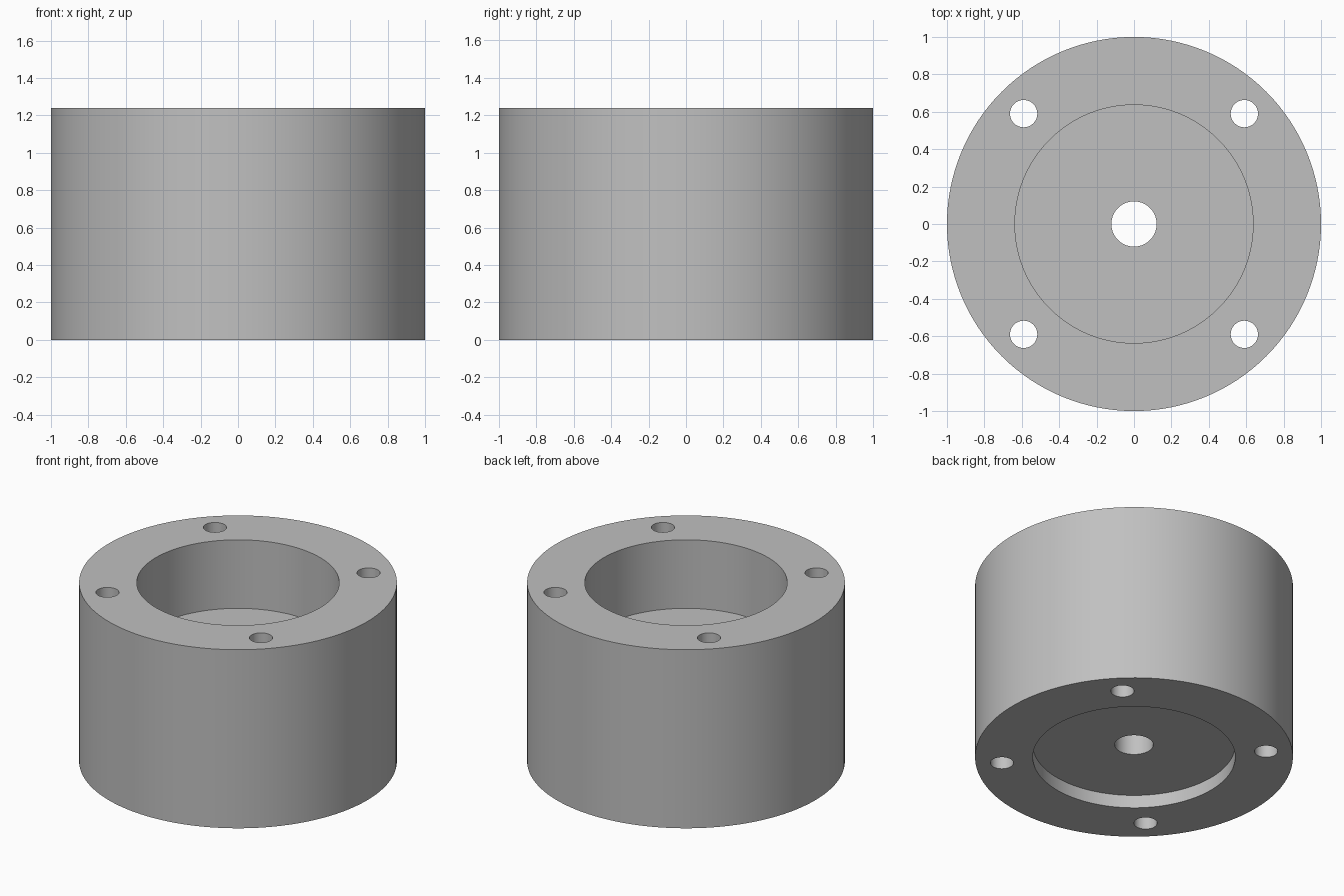
import bpy, bmesh
from math import radians, tau
from mathutils import Matrix, Vector

default = bpy.data.objects.get("Cube")
if default:
    bpy.data.objects.remove(default, do_unlink=True)

RADIUS, HEIGHT = 1.0, 1.24
BORE, SHAFT, BOLT = 0.637, 0.121, 0.073
BOLT_OFFSET = 0.59
BORE_FLOOR, RECESS_DEPTH = 0.764, 0.09
SEGMENTS = 128

grey = bpy.data.materials.new("plain_grey")
grey.use_nodes = True
colour = (0.53, 0.53, 0.53, 1)
grey.diffuse_color = colour
grey.node_tree.nodes["Principled BSDF"].inputs["Base Color"].default_value = colour


def add_object(name, bm):
    bmesh.ops.recalc_face_normals(bm, faces=bm.faces)
    mesh = bpy.data.meshes.new(name)
    bm.to_mesh(mesh)
    bm.free()
    mesh.materials.append(grey)
    obj = bpy.data.objects.new(name, mesh)
    bpy.context.collection.objects.link(obj)
    return obj


# Housing: closed cross-section with top bore, bottom recess and shaft hole
profile = [(SHAFT, RECESS_DEPTH), (BORE, RECESS_DEPTH), (BORE, 0), (RADIUS, 0),
           (RADIUS, HEIGHT), (BORE, HEIGHT), (BORE, BORE_FLOOR), (SHAFT, BORE_FLOOR)]
bm = bmesh.new()
points = [bm.verts.new((r, 0, z)) for r, z in profile]
outline = [bm.edges.new((a, b)) for a, b in zip(points, points[1:] + points[:1])]
bmesh.ops.spin(bm, geom=points + outline, axis=(0, 0, 1), cent=(0, 0, 0),
               angle=tau, steps=SEGMENTS, use_merge=True)
bmesh.ops.remove_doubles(bm, verts=bm.verts, dist=0.0001)
housing = add_object("housing", bm)

# Four bolt holes drilled right through the wall
bm = bmesh.new()
for sx in (-1, 1):
    for sy in (-1, 1):
        place = Matrix.Translation(Vector((sx * BOLT_OFFSET, sy * BOLT_OFFSET, HEIGHT / 2)))
        bmesh.ops.create_cone(bm, cap_ends=True, segments=48, radius1=BOLT,
                              radius2=BOLT, depth=HEIGHT * 1.5, matrix=place)
drills = add_object("bolt_hole_cutter", bm)
drills.hide_render = True

bpy.ops.object.select_all(action="DESELECT")
bpy.context.view_layer.objects.active = housing
housing.select_set(True)
cut = housing.modifiers.new("bolt_holes", "BOOLEAN")
cut.operation = "DIFFERENCE"
cut.solver = "EXACT"
cut.object = drills
bpy.ops.object.modifier_apply(modifier=cut.name)
bpy.data.objects.remove(drills, do_unlink=True)

bpy.ops.object.shade_smooth_by_angle(angle=radians(30))
